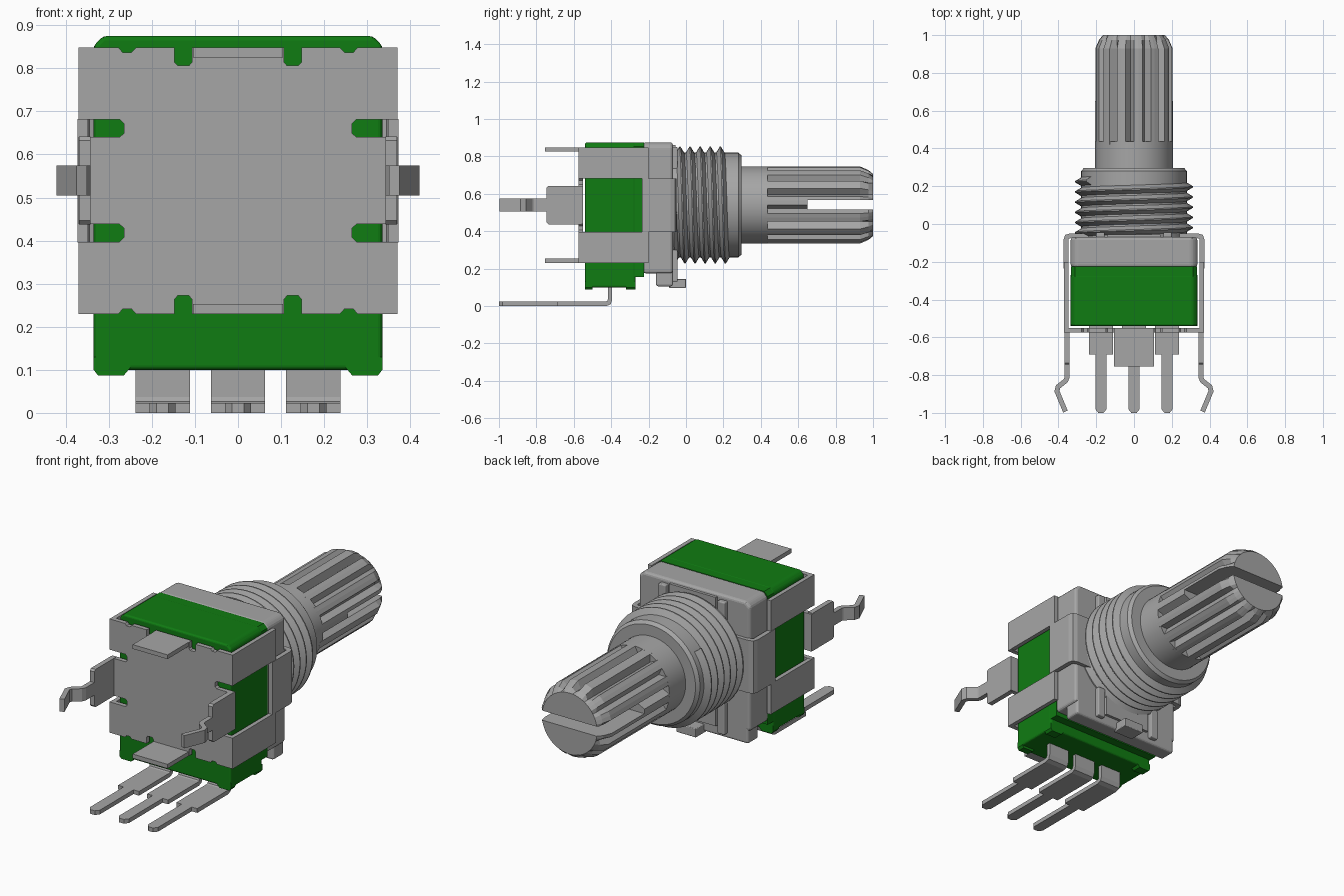
import bpy, bmesh, math
from mathutils import Vector

cube = bpy.data.objects.get("Cube")
if cube:
    bpy.data.objects.remove(cube, do_unlink=True)


def material(name, rgb):
    m = bpy.data.materials.new(name)
    m.use_nodes = True
    m.diffuse_color = (*rgb, 1)
    m.node_tree.nodes["Principled BSDF"].inputs["Base Color"].default_value = (*rgb, 1)
    return m


METAL = material("grey metal", (0.38, 0.38, 0.38))
GREEN = material("green plastic", (0.005, 0.2, 0.006))
ZC = 0.54  # height of the shaft axis


def finish(name, bm, mat, bevel=0, mirror=False, smooth=False):
    bmesh.ops.recalc_face_normals(bm, faces=bm.faces)
    me = bpy.data.meshes.new(name)
    bm.to_mesh(me)
    bm.free()
    me.materials.append(mat)
    ob = bpy.data.objects.new(name, me)
    bpy.context.collection.objects.link(ob)
    if smooth:
        bpy.ops.object.select_all(action='DESELECT')
        ob.select_set(True)
        bpy.context.view_layer.objects.active = ob
        bpy.ops.object.shade_smooth_by_angle(angle=math.radians(25))
    if bevel:
        b = ob.modifiers.new("Bevel", 'BEVEL')
        b.width, b.segments, b.limit_method = bevel, 3, 'ANGLE'
    if mirror:
        ob.modifiers.new("Mirror", 'MIRROR').use_mirror_merge = False
    return ob


def prism(name, pts, axis, a, b, mat=METAL, **kw):
    """Extrude a 2D outline along an axis from a to b."""
    place = {'x': lambda p, t: (t, p[0], p[1]),
             'y': lambda p, t: (p[0], t, p[1]),
             'z': lambda p, t: (p[0], p[1], t)}[axis]
    bm = bmesh.new()
    lo = [bm.verts.new(place(p, a)) for p in pts]
    hi = [bm.verts.new(place(p, b)) for p in pts]
    bm.faces.new(lo)
    bm.faces.new(hi[::-1])
    n = len(pts)
    for i in range(n):
        j = (i + 1) % n
        bm.faces.new((lo[i], hi[i], hi[j], lo[j]))
    return finish(name, bm, mat, **kw)


def box(name, x, y, z, mat=METAL, **kw):
    pts = [(x[0], z[0]), (x[1], z[0]), (x[1], z[1]), (x[0], z[1])]
    return prism(name, pts, 'y', y[0], y[1], mat, **kw)


def ribbon(path, t):
    """Outline of a bent sheet of thickness t around a centre line."""
    p = [Vector(q) for q in path]
    left, right = [], []
    for i, q in enumerate(p):
        d0 = (q - p[i - 1]).normalized() if i else (p[1] - q).normalized()
        d1 = (p[i + 1] - q).normalized() if i < len(p) - 1 else d0
        d = (d0 + d1).normalized()
        n = Vector((-d.y, d.x)) * (t / 2 / d.dot(d0))
        left.append(tuple(q + n))
        right.append(tuple(q - n))
    return left + right[::-1]


def lathe_rings(name, rings, **kw):
    """Skin rings of points around the shaft axis; rings are (y, [radii])."""
    bm = bmesh.new()
    loops = []
    for y, radii in rings:
        n = len(radii)
        loops.append([bm.verts.new((r * math.cos(2 * math.pi * i / n), y,
                                    ZC + r * math.sin(2 * math.pi * i / n)))
                      for i, r in enumerate(radii)])
    for a, b in zip(loops, loops[1:]):
        for i in range(len(a)):
            j = (i + 1) % len(a)
            bm.faces.new((a[i], b[i], b[j], a[j]))
    bm.faces.new(loops[0])
    bm.faces.new(loops[-1])
    return finish(name, bm, METAL, **kw)


# Green plastic body with its feet
def shell(x, z0, z1, c):
    return [(-x, z0), (x, z0), (x, z1 - c), (x - c, z1), (c - x, z1), (-x, z1 - c)]


prism("body", shell(0.335, 0.1, 0.875, 0.022), 'y', -0.54, -0.27, GREEN, bevel=0.01)
prism("body_rear", shell(0.334, 0.155, 0.874, 0.022), 'y', -0.28, -0.225, GREEN)
for label, y in (("front", (-0.54, -0.5)), ("rear", (-0.32, -0.27))):
    prism(f"{label}_foot", [(0.25, 0.105), (0.265, 0.087), (0.325, 0.087), (0.335, 0.1),
                            (0.335, 0.13), (0.25, 0.13)], 'y', *y, GREEN, mirror=True)

# Metal housing behind the body
prism("housing", shell(0.335, 0.175, 0.875, 0.025), 'y', -0.23, -0.07, bevel=0.015)
box("housing_skirt", (-0.325, 0.325), (-0.16, -0.07), (0.105, 0.25), bevel=0.012)
box("housing_pad", (-0.14, 0.14), (-0.08, -0.055), (0.16, 0.86))
for label, z in (("upper", (0.69, 0.85)), ("lower", (0.13, 0.3))):
    box(f"{label}_rib", (0.155, 0.2), (-0.08, -0.045), z, mirror=True, bevel=0.006)
box("locating_tab", (-0.06, 0.06), (-0.09, 0.0), (0.097, 0.145), bevel=0.004)

# Front plate of the bracket, notched along its edges
quarter = [(0.107, 0.309), (0.107, 0.275), (0.114, 0.267), (0.14, 0.267), (0.147, 0.275),
           (0.147, 0.309), (0.237, 0.309), (0.247, 0.298), (0.268, 0.298), (0.277, 0.309),
           (0.37, 0.309), (0.37, 0.142), (0.275, 0.142), (0.265, 0.132), (0.265, 0.11),
           (0.275, 0.101), (0.37, 0.101)]
half = quarter + [(x, -z) for x, z in reversed(quarter)]
outline = half + [(-x, z) for x, z in reversed(half)]
prism("bracket_plate", [(x, z + 0.539) for x, z in outline], 'y', -0.575, -0.55)

# Bracket arms, rear clip and solder tabs
for label, z, tab in (("upper", (0.682, 0.848), (0.825, 0.848)),
                      ("lower", (0.23, 0.396), (0.23, 0.253))):
    box(f"{label}_arm", (0.347, 0.37), (-0.56, -0.2), z, mirror=True)
    box(f"{label}_tab", (-0.105, 0.105), (-0.755, -0.55), tab)
prism("rear_clip", ribbon([(0.3605, -0.235), (0.3605, -0.085), (0.355, -0.068),
                           (0.338, -0.0625), (0.22, -0.0625)], 0.025),
      'z', 0.396, 0.682, mirror=True)

# Side mounting legs with a kinked snap-in pin
prism("side_leg", [(-0.56, 0.437), (-0.735, 0.437), (-0.745, 0.447), (-0.745, 0.632),
                   (-0.735, 0.642), (-0.56, 0.642)], 'x', 0.342, 0.369, mirror=True)
prism("snap_pin", ribbon([(0.3555, -0.735), (0.3555, -0.815), (0.362, -0.83), (0.402, -0.862),
                          (0.408, -0.885), (0.363, -0.993)], 0.026),
      'z', 0.505, 0.574, mirror=True)

# Three bent terminals
bend = ribbon([(-0.406, 0.2), (-0.406, 0.035), (-0.412, 0.018), (-0.428, 0.0115),
               (-0.69, 0.0115)], 0.023)
for label, x in (("left", 0.175), ("middle", 0), ("right", -0.175)):
    prism(f"{label}_terminal", bend, 'x', x - 0.063, x + 0.063)
    prism(f"{label}_pin", [(x - 0.03, -0.68), (x - 0.03, -0.98), (x - 0.014, -1.0),
                           (x + 0.014, -1.0), (x + 0.03, -0.98), (x + 0.03, -0.68)],
          'z', 0.0, 0.023)

# Threaded bushing: smooth core and a helical ridge
lathe_rings("bushing", [(y, [r] * 64) for y, r in
                        ((-0.1, 0.28), (0.28, 0.28), (0.297, 0.265))], smooth=True)
bm = bmesh.new()
pitch, turns, steps, start = 0.054, 5.6, 48, -0.1
verts = [bm.verts.new((r, start + pitch * k, ZC)) for r, k in
         ((0.272, 0), (0.312, 0.44), (0.312, 0.56), (0.272, 1))]
edges = [bm.edges.new(pair) for pair in zip(verts, verts[1:])]
bm.faces.new(verts)
bmesh.ops.spin(bm, geom=verts + edges, cent=(0, 0, ZC), axis=(0, 1, 0),
               dvec=(0, pitch / steps, 0), angle=2 * math.pi * turns,
               steps=round(steps * turns), use_duplicate=False)
bm.faces.new([v for v in bm.verts if len(v.link_edges) == 2 and v not in verts][:4]) \
    if sum(len(v.link_edges) == 2 for v in bm.verts if v not in verts) >= 4 else None
bmesh.ops.remove_doubles(bm, verts=bm.verts, dist=0.0002)
finish("thread", bm, METAL, smooth=True)

# Shaft: plain neck, then a splined end with a chamfered tip
lathe_rings("shaft_neck", [(0.25, [0.206] * 64), (0.437, [0.206] * 64)], smooth=True)
teeth = 14
star = [0.206, 0.206, 0.206, 0.168] * teeth
shaft = lathe_rings("splined_shaft", [
    (0.42, star), (0.93, star), (0.975, [min(r, 0.187) for r in star]),
    (1.0, [0.166] * len(star))])

# Screwdriver slot across the tip
cutter = box("slot_cutter", (-0.3, 0.3), (0.65, 1.1), (0.515, 0.567))
cut = shaft.modifiers.new("Slot", 'BOOLEAN')
cut.operation, cut.solver, cut.object = 'DIFFERENCE', 'EXACT', cutter
bpy.context.view_layer.objects.active = shaft
bpy.ops.object.modifier_apply(modifier=cut.name)
bpy.data.objects.remove(cutter, do_unlink=True)
